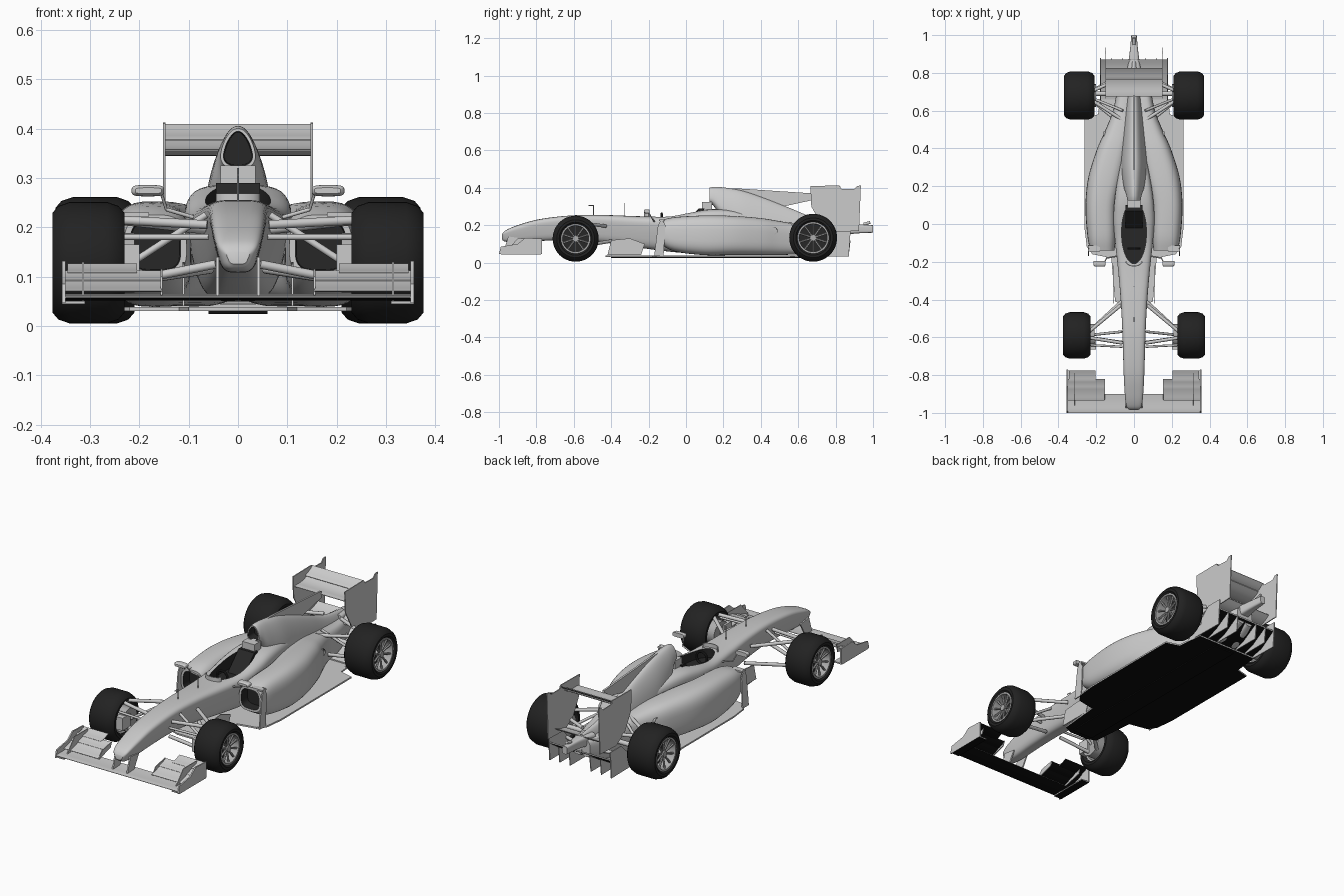
import bpy, bmesh, math
from mathutils import Vector, Matrix

cube = bpy.data.objects.get("Cube")
if cube:
    bpy.data.objects.remove(cube)
built = []


def material(name, v):
    m = bpy.data.materials.new(name)
    m.use_nodes = True
    m.diffuse_color = (v, v, v, 1)
    bsdf = m.node_tree.nodes["Principled BSDF"]
    bsdf.inputs["Base Color"].default_value = (v, v, v, 1)
    bsdf.inputs["Roughness"].default_value = 0.6
    return m


BODY = material("body pale grey", 0.6)
RIM = material("rim grey", 0.42)
TYRE = material("tyre rubber", 0.016)
DARK = material("dark opening", 0.02)
BLACK = material("black underside", 0.004)


def finish(name, bm, *mats):
    bmesh.ops.recalc_face_normals(bm, faces=bm.faces)
    mesh = bpy.data.meshes.new(name)
    bm.to_mesh(mesh)
    bm.free()
    for m in mats:
        mesh.materials.append(m)
    obj = bpy.data.objects.new(name, mesh)
    bpy.context.collection.objects.link(obj)
    built.append(obj)
    return obj


def black_below(obj):
    # downward faces take the black underside
    obj.data.materials.append(BLACK)
    for p in obj.data.polygons:
        if p.normal.z < -0.4:
            p.material_index = 1


def smooth_stations(st, steps=5):
    # Catmull-Rom interpolation through all station values
    out = []
    for i in range(len(st) - 1):
        a, b, c, d = st[max(i - 1, 0)], st[i], st[i + 1], st[min(i + 2, len(st) - 1)]
        for k in range(steps):
            t = k / steps
            out.append([0.5 * (2 * q + (r - p) * t + (2 * p - 5 * q + 4 * r - s) * t * t
                               + (3 * q - p - 3 * r + s) * t ** 3) for p, q, r, s in zip(a, b, c, d)])
    return out + [list(st[-1])]


def loft(name, stations, power=3, low=1, high=1, side=1, mouth=0, seg=40):
    # stations: y, inner x, outer x, bottom z, top z
    bm = bmesh.new()
    rings = []
    for y, x0, x1, z0, z1 in smooth_stations(stations):
        ring = []
        for k in range(seg):
            a = math.tau * k / seg
            c, s = math.cos(a), math.sin(a)
            u = math.copysign(abs(c) ** (2 / power), c)
            v = math.copysign(abs(s) ** (2 / power), s)
            u *= low + (high - low) * (v + 1) / 2
            x = (x0 + x1) / 2 + u * (x1 - x0) / 2
            ring.append(bm.verts.new((side * x, y, (z0 + z1) / 2 + v * (z1 - z0) / 2)))
        rings.append(ring)
    for r, q in zip(rings, rings[1:]):
        for k in range(seg):
            j = (k + 1) % seg
            bm.faces.new((r[k], r[j], q[j], q[k]))
    front = bm.faces.new(rings[0])
    bm.faces.new(rings[-1])
    if mouth:
        # recessed dark intake
        bmesh.ops.recalc_face_normals(bm, faces=bm.faces)
        bmesh.ops.inset_region(bm, faces=[front], thickness=mouth)
        walls = bmesh.ops.inset_region(bm, faces=[front], thickness=0.002)["faces"]
        for f in walls + [front]:
            f.material_index = 1
        bmesh.ops.translate(bm, verts=front.verts[:], vec=(0, 0.05, 0))
    return finish(name, bm, BODY, DARK)


def plate(name, pts, axis, lo, hi, mat=BODY):
    # prism: outline in the two other axes, extruded from lo to hi
    bm = bmesh.new()
    place = {"x": lambda a, b, t: (t, a, b), "y": lambda a, b, t: (a, t, b),
             "z": lambda a, b, t: (a, b, t)}[axis]
    r0, r1 = ([bm.verts.new(place(a, b, t)) for a, b in pts] for t in (lo, hi))
    bm.faces.new(r0)
    bm.faces.new(r1)
    for k in range(len(pts)):
        j = (k + 1) % len(pts)
        bm.faces.new((r0[k], r0[j], r1[j], r1[k]))
    return finish(name, bm, mat)


def box(name, x0, x1, y0, y1, z0, z1, mat=BODY):
    return plate(name, [(x0, y0), (x1, y0), (x1, y1), (x0, y1)], "z", z0, z1, mat)


def foil(name, y0, z0, y1, z1, xa, xb, thick=0.008, sag=0.008):
    # cambered wing section running across the car
    top, under = [], []
    for k in range(9):
        t = k / 8
        y, z = y0 + (y1 - y0) * t, z0 + (z1 - z0) * t - sag * math.sin(math.pi * t)
        h = thick * (math.sqrt(t) * (1 - t) + 0.1)
        top.append((y, z + h))
        under.append((y, z - h))
    return plate(name, top + under[::-1], "x", xa, xb)


def rod(name, a, b, r=0.006, mat=BODY, flat=1.0, n=12):
    a, b = Vector(a), Vector(b)
    bm = bmesh.new()
    bmesh.ops.create_cone(bm, cap_ends=True, segments=n, radius1=r, radius2=r, depth=(b - a).length)
    bmesh.ops.transform(bm, verts=bm.verts, matrix=(b - a).to_track_quat("Z", "Y").to_matrix().to_4x4())
    bmesh.ops.scale(bm, verts=bm.verts, vec=(1, 1, flat))
    d = bm.verts
    bmesh.ops.translate(bm, verts=d, vec=(a + b) / 2)
    return finish(name, bm, mat)


def lathe(name, profile, centre, side, mat, n=48):
    # closed profile of (radius, offset along axle), turned about the axle
    bm = bmesh.new()
    vs = [bm.verts.new((side * o, 0, r)) for r, o in profile]
    es = [bm.edges.new((vs[k], vs[(k + 1) % len(vs)])) for k in range(len(vs))]
    bmesh.ops.spin(bm, geom=vs + es, cent=(0, 0, 0), axis=(1, 0, 0), angle=math.tau, steps=n)
    bmesh.ops.remove_doubles(bm, verts=bm.verts, dist=0.0001)
    bmesh.ops.translate(bm, verts=bm.verts, vec=centre)
    return finish(name, bm, mat)


def wheel(label, s, x, y, r, half):
    c = Vector((s * x, y, 0.005 + r))
    k = r - 0.047
    crown = [(k, half - .012), (k + .012, half), (r - .022, half), (r - .008, half - .012), (r, half - .035)]
    lathe(label + "_tyre", crown + [(q, -o) for q, o in crown[::-1]], c, s, TYRE)
    lip = [(k + .003, half - .006), (k - .006, half - .006), (k - .008, half - .02)]
    lathe(label + "_rim", lip + [(k - .008, .02 - half), (k + .003, .012 - half)], c, s, RIM)
    lathe(label + "_hub_back", [(0.001, .012), (k - .006, .012), (k - .006, 0), (0.001, 0)], c, s, DARK)
    ax = Vector((s, 0, 0))
    rod(label + "_wheel_nut", c, c + ax * (half - .014), 0.016, RIM)
    for i in range(10):
        d = Matrix.Rotation(math.tau * i / 10, 3, "X") @ Vector((0, 0, 1))
        rod(label + "_spoke", c + d * .01 + ax * (half - .026), c + d * (k - .005) + ax * (half - .018),
            0.0055, RIM, n=6)


# Nose and cockpit tub
tub = loft("nose_and_tub", [(y, -w, w, a, b) for y, w, a, b in (
    (-.985, .026, .125, .15), (-.965, .045, .112, .172), (-.9, .055, .108, .2), (-.78, .062, .116, .233),
    (-.6, .068, .12, .253), (-.42, .078, .105, .254), (-.25, .094, .08, .248), (-.1, .112, .06, .248),
    (.02, .122, .05, .268), (.13, .115, .05, .285), (.25, .095, .05, .28), (.4, .06, .06, .25))],
    power=4, low=.6, high=1)

# Cockpit opening
bm = bmesh.new()
bmesh.ops.create_cone(bm, cap_ends=True, segments=40, radius1=1, radius2=1, depth=.2)
bmesh.ops.transform(bm, verts=bm.verts, matrix=Matrix.LocRotScale((0, -.045, .3), None, (.066, .165, 1)))
cutter = finish("cockpit_cutter", bm, DARK)
cutter.hide_render = True
cut = tub.modifiers.new("cockpit", "BOOLEAN")
cut.operation, cut.solver, cut.object = "DIFFERENCE", "EXACT", cutter
cut.material_mode = "TRANSFER"
bpy.context.view_layer.objects.active = tub
bpy.ops.object.modifier_apply(modifier="cockpit")
built.remove(cutter)
bpy.data.objects.remove(cutter)
plate("seat_back", [(-.02, .2), (.05, .2), (.1, .29), (.07, .29)], "x", -.045, .045, DARK)
box("headrest", -.035, .035, .085, .14, .27, .325)
lathe("steering_wheel", [(.03 + .006 * math.cos(a), .006 * math.sin(a)) for a in
      (math.tau * i / 8 for i in range(8))], (0, 0, 0), 1, DARK, 24)
built[-1].matrix_world = Matrix.Translation((0, -.13, .232)) @ Matrix.Rotation(math.pi / 2, 4, "Z")
arc = [(.045 * math.cos(math.pi * i / 12), -.2 - .025 * math.sin(math.pi * i / 12)) for i in range(13)]
plate("windscreen", arc + [(x * .9, y + .004) for x, y in arc[::-1]], "z", .24, .268)

# Engine cover with air intake, fin and tail
loft("engine_cover", [(y, -w, w, a, b) for y, w, a, b in (
    (.125, .044, .318, .4), (.15, .05, .3, .405), (.2, .068, .23, .402), (.3, .085, .15, .385),
    (.42, .08, .1, .345), (.56, .066, .08, .29), (.7, .05, .08, .235), (.86, .03, .13, .21))],
    power=2.3, low=1, high=.5, mouth=.006)
plate("engine_fin", [(.2, .398), (.3, .395), (.68, .37), (.68, .335), (.52, .3), (.3, .36)], "x", -.005, .005)
loft("rear_crash_structure", [(.8, -.04, .04, .14, .205), (.9, -.024, .024, .155, .205),
                              (1, -.014, .014, .16, .2)], power=4)
rod("rear_lamp", (0, .95, .205), (0, .985, .215), .008, BODY)

# Floor, plank and diffuser
half = [(.05, -.43), (.1, -.41), (.11, -.3), (.12, -.18), (.22, -.16), (.25, -.12), (.262, -.02),
        (.262, .56), (.19, .58), (.175, .72)]
black_below(plate("floor", half + [(-x, y) for x, y in half[::-1]], "z", .03, .038))
box("plank", -.06, .06, -.4, .7, .024, .03, BLACK)
black_below(plate("diffuser", [(.66, .036), (.78, .06), (.87, .12), (.87, .128), (.78, .068), (.66, .044)],
                  "x", -.175, .175))
for x in (-.12, -.06, .06, .12):
    plate("diffuser_fin", [(.7, .035), (.87, .035), (.88, .12), (.78, .06)], "x", x - .002, x + .002)

# Front wing centre and rear wing planes
black_below(foil("front_wing_main_plane", -1, .058, -.9, .064, -.35, .35, .01, .004))
foil("rear_wing_main_plane", .675, .355, .79, .375, -.15, .15, .014, .012)
foil("rear_wing_flap", .765, .377, .825, .408, -.15, .15, .008, .005)
foil("rear_beam_wing", .78, .175, .87, .205, -.15, .15, .012, .008)

# Camera stalk and nose antenna
rod("pitot_post", (0, -.495, .25), (0, -.495, .308), .002)
rod("pitot_tube", (0, -.495, .306), (0, -.52, .306), .002)
rod("antenna", (0, -.33, .25), (0, -.33, .32), .002)

for s, tag in ((1, "left"), (-1, "right")):
    wheel(tag + "_front", s, .303, -.59, .123, .073)
    wheel(tag + "_rear", s, .29, .68, .128, .08)

    # Side pods with intakes
    loft(tag + "_side_pod", [(-.14, .1, .235, .1, .225), (-.06, .09, .252, .06, .243), (.1, .085, .262, .04, .252),
         (.25, .05, .247, .04, .25), (.4, .02, .2, .04, .238), (.5, 0, .155, .04, .222),
         (.6, 0, .115, .045, .205), (.74, 0, .085, .05, .19), (.86, 0, .05, .1, .185)],
         power=3, low=.96, high=.92, side=s, mouth=.012)
    lathe(tag + "_exhaust", [(.016, -.01), (.02, -.01), (.02, .012), (.016, .012)], (s * .15, .47, .17), s, RIM, 24)
    plate(tag + "_pod_vane", [(-.17, .035), (-.12, .035), (-.11, .2), (-.13, .235), (-.15, .2)],
          "x", s * .238, s * .244)
    box(tag + "_pod_vane_arm", s * .18, s * .244, -.145, -.115, .222, .23)
    plate(tag + "_bargeboard", [(-.42, .04), (-.24, .04), (-.22, .1), (-.3, .13), (-.4, .12)],
          "x", s * .108, s * .112)

    # Mirrors
    loft(tag + "_mirror", [(-.225, .155, .208, .268, .28), (-.215, .15, .215, .263, .285),
                           (-.195, .15, .215, .263, .285)], power=4, side=s)
    rod(tag + "_mirror_post", (s * .155, -.2, .268), (s * .145, -.18, .235), .003)
    rod(tag + "_mirror_arm", (s * .145, -.18, .236), (s * .09, -.17, .22), .004)

    # Front wing flaps, end plates and pylons
    for n, (y0, z0, y1, z1, xa, xb) in enumerate(((-.935, .07, -.86, .095, .155, .35), (-.875, .092, -.82, .112, .155, .35),
                                                  (-.835, .108, -.775, .126, .205, .345))):
        black_below(foil(tag + "_front_flap_%d" % (n + 1), y0, z0, y1, z1, s * xa, s * xb, .006, .004))
    outline = [(-1, .046), (-.77, .046), (-.77, .128), (-.86, .132), (-.9, .1), (-.99, .085)]
    plate(tag + "_front_end_plate", outline, "x", s * .35, s * .357)
    plate(tag + "_front_inner_vane", [(-.97, .05), (-.8, .09), (-.79, .13), (-.9, .13)], "x", s * .312, s * .316)
    plate(tag + "_flap_tip_vane", [(-.93, .06), (-.83, .09), (-.82, .115), (-.9, .1)], "x", s * .153, s * .157)
    black_below(box(tag + "_front_foot_plate", s * .31, s * .357, -.99, -.775, .044, .05))
    plate(tag + "_nose_pylon", [(-.975, .06), (-.92, .06), (-.88, .13), (-.95, .14)], "x", s * .038, s * .045)

    # Front suspension: upper and lower arms, pushrod, brake duct
    hub = s * .25
    for part, a, b, r in (("upper_front_arm", (.062, -.63, .205), (hub, -.6, .215), .009),
                          ("upper_rear_arm", (.07, -.43, .195), (hub, -.58, .215), .009),
                          ("lower_front_arm", (.045, -.63, .125), (hub, -.6, .085), .009),
                          ("lower_rear_arm", (.055, -.4, .115), (hub, -.58, .085), .009),
                          ("pushrod", (.065, -.57, .225), (hub, -.59, .105), .007),
                          ("steering_arm", (.06, -.65, .18), (hub, -.64, .18), .006)):
        rod(tag + "_front_" + part, (s * a[0], a[1], a[2]), b, r)
    rod(tag + "_front_brake_drum", (s * .21, -.59, .128), (s * .3, -.59, .128), .06, RIM, n=24)
    box(tag + "_front_brake_duct", s * .2, s * .24, -.665, -.6, .1, .165)

    # Rear suspension
    hub = s * .23
    for part, a, b, r in (("upper_front_arm", (.06, .55, .205), (hub, .66, .2), .009),
                          ("upper_rear_arm", (.05, .78, .2), (hub, .7, .2), .009),
                          ("lower_front_arm", (.08, .54, .12), (hub, .66, .09), .009),
                          ("lower_rear_arm", (.05, .8, .12), (hub, .7, .09), .009),
                          ("pushrod", (.06, .6, .215), (hub, .67, .1), .007),
                          ("drive_shaft", (.03, .69, .135), (hub, .69, .133), .012)):
        rod(tag + "_rear_" + part, (s * a[0], a[1], a[2]), b, r)
    rod(tag + "_rear_brake_drum", (s * .2, .68, .133), (s * .29, .68, .133), .06, RIM, n=24)

    # Rear wing end plate and lower diffuser side
    plate(tag + "_rear_end_plate", [(.665, .41), (.82, .412), (.83, .395), (.9, .393), (.915, .41), (.935, .412),
          (.925, .17), (.79, .165), (.72, .21), (.67, .3)], "x", s * .147, s * .152)
    plate(tag + "_diffuser_side", [(.62, .036), (.87, .032), (.88, .17), (.79, .17), (.7, .08)], "x", s * .175, s * .18)

# Smooth shading that keeps hard edges
bpy.ops.object.select_all(action="DESELECT")
for o in built:
    o.select_set(True)
bpy.context.view_layer.objects.active = tub
bpy.ops.object.shade_smooth_by_angle(angle=math.radians(35))
